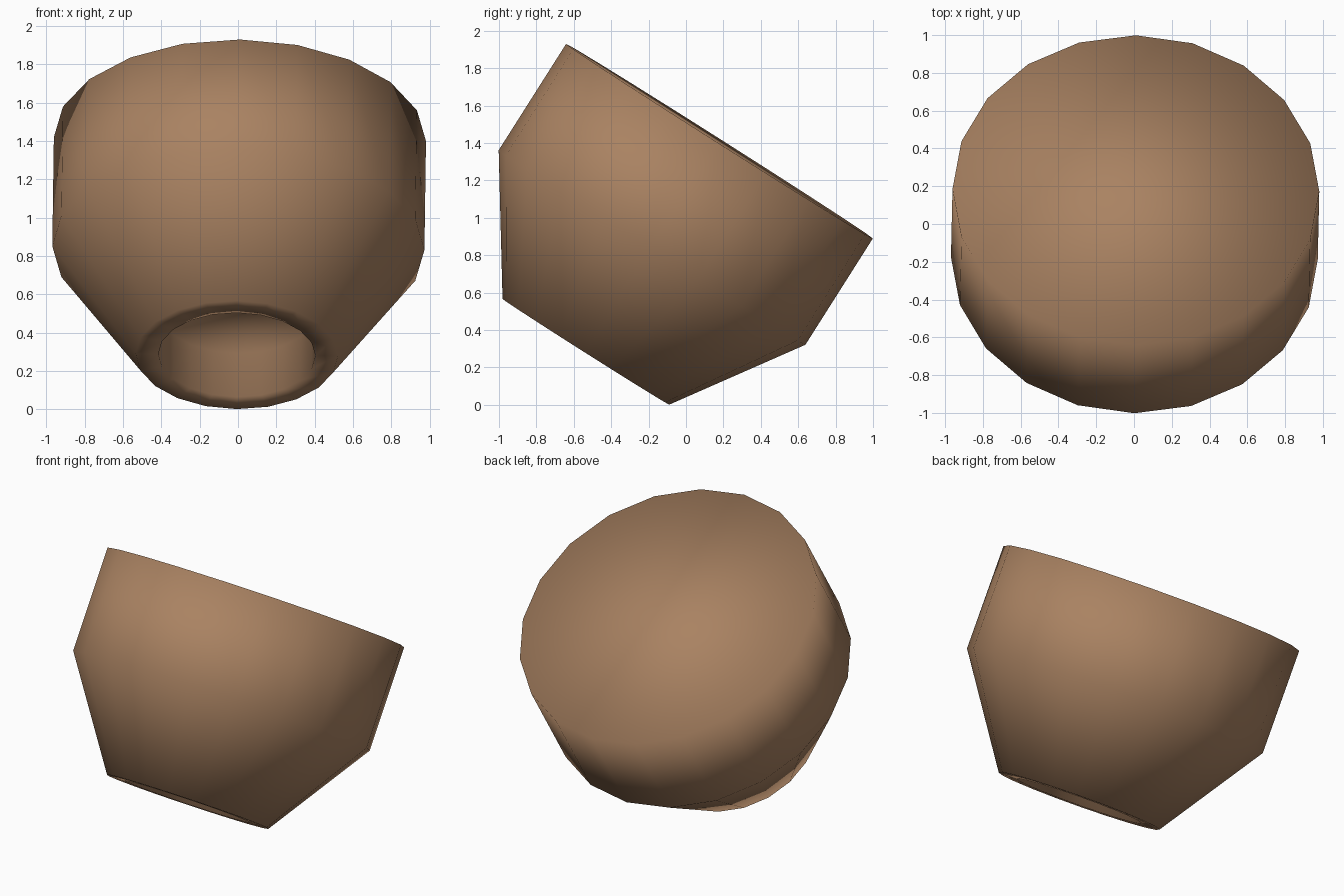
import bpy, bmesh, math
from mathutils import Vector

if "Cube" in bpy.data.objects:
    bpy.data.objects.remove(bpy.data.objects["Cube"])

SIDES = 20

# tilted frame: axis runs from the small open end to the wide flat end
axis = Vector((0.012, 0.5355, 0.8445)).normalized()
v = axis.cross(Vector((1, 0, 0))).normalized()
u = v.cross(axis).normalized()
origin = Vector((-0.006, -0.535, 0.284))

# (distance along axis, radius): cavity floor, cavity lip, rim, shoulder, wide end
profile = [(0.27, 0.41), (0.0, 0.41), (0.0, 0.528), (0.66, 0.971), (1.333, 0.971)]

bm = bmesh.new()
rings = []
for h, r in profile:
    ring = []
    for i in range(SIDES):
        a = 2 * math.pi * i / SIDES
        ring.append(bm.verts.new(origin + axis * h + (u * math.sin(a) + v * math.cos(a)) * r))
    rings.append(ring)

# walls between rings
for a, b in zip(rings, rings[1:]):
    for i in range(SIDES):
        j = (i + 1) % SIDES
        bm.faces.new((a[i], a[j], b[j], b[i]))

# cavity floor and closed wide end
bm.faces.new(rings[0])
bm.faces.new(rings[-1])
bmesh.ops.recalc_face_normals(bm, faces=bm.faces)
for f in bm.faces:
    f.smooth = True

mesh = bpy.data.meshes.new("tilted_cup")
bm.to_mesh(mesh)
bm.free()

mat = bpy.data.materials.new("brown")
mat.diffuse_color = (0.40, 0.225, 0.122, 1)
mat.use_nodes = True
mat.node_tree.nodes["Principled BSDF"].inputs["Base Color"].default_value = mat.diffuse_color
mesh.materials.append(mat)

obj = bpy.data.objects.new("tilted_cup", mesh)
bpy.context.collection.objects.link(obj)
